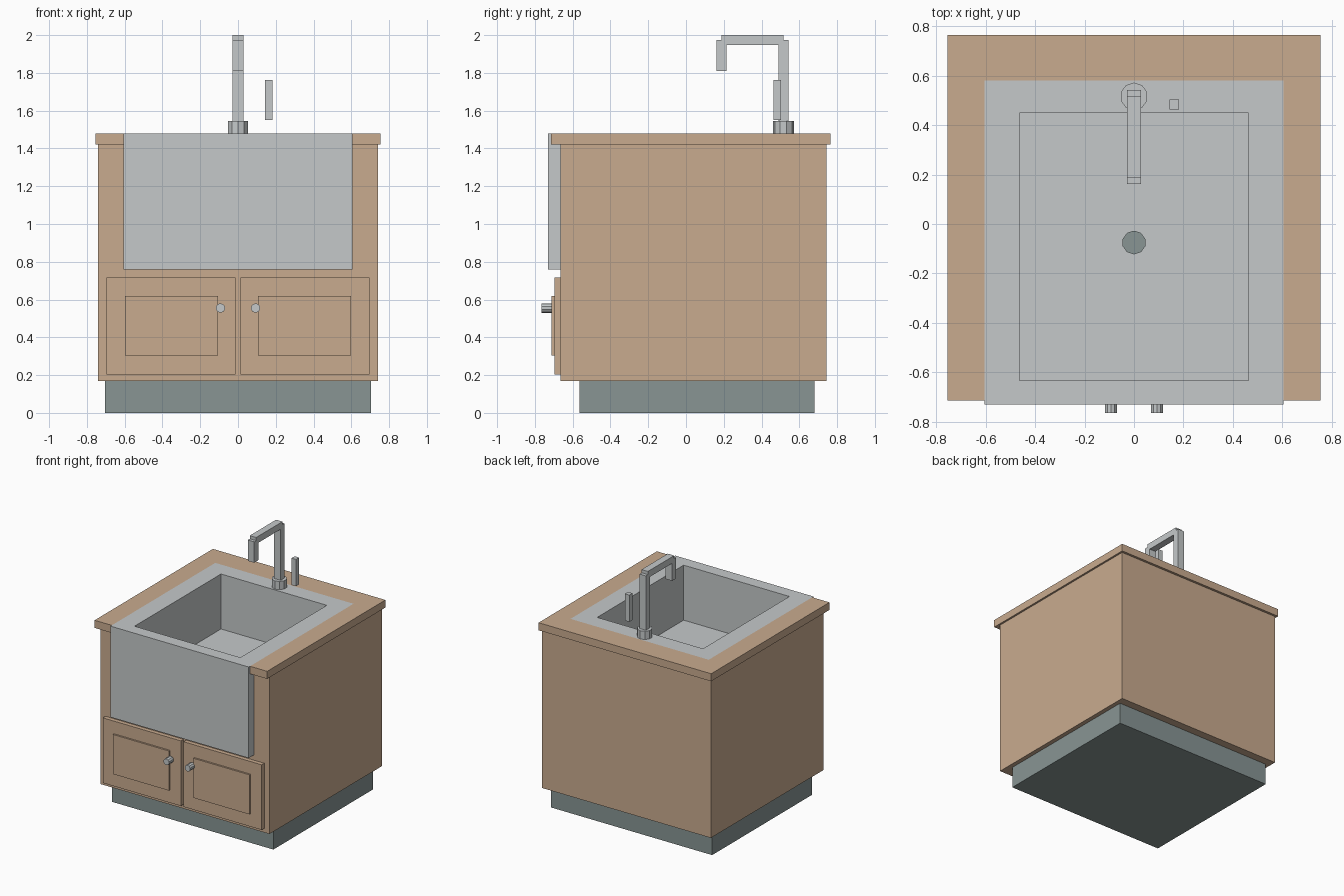
import bpy, bmesh, math
from mathutils import Matrix

if "Cube" in bpy.data.objects:
    bpy.data.objects.remove(bpy.data.objects["Cube"])


def material(name, rgb):
    m = bpy.data.materials.new(name)
    m.diffuse_color = (*rgb, 1)
    m.use_nodes = True
    m.node_tree.nodes["Principled BSDF"].inputs["Base Color"].default_value = m.diffuse_color
    return m


WOOD = material("warm wood", (0.584, 0.407, 0.275))
STEEL = material("pale steel", (0.558, 0.584, 0.591))
DARK = material("dark grey green", (0.246, 0.301, 0.296))


def finish(name, bm, mat):
    bmesh.ops.recalc_face_normals(bm, faces=bm.faces)
    me = bpy.data.meshes.new(name)
    bm.to_mesh(me)
    bm.free()
    if mat:
        me.materials.append(mat)
    ob = bpy.data.objects.new(name, me)
    bpy.context.collection.objects.link(ob)
    return ob


def box(name, x, y, z, mat):
    """Box from (min, max) ranges."""
    bm = bmesh.new()
    bmesh.ops.create_cube(bm, size=1)
    for v in bm.verts:
        v.co = [r[0] if c < 0 else r[1] for c, r in zip(v.co, (x, y, z))]
    return finish(name, bm, mat)


def cylinder(name, centre, radius, depth, mat, rot=Matrix(), sides=10):
    bm = bmesh.new()
    bmesh.ops.create_cone(bm, cap_ends=True, segments=sides, radius1=radius,
                          radius2=radius, depth=depth,
                          matrix=Matrix.Translation(centre) @ rot)
    return finish(name, bm, mat)


def cut(ob, cutter):
    cutter.hide_render = True
    cutter.hide_viewport = True
    m = ob.modifiers.new("cut", 'BOOLEAN')
    m.operation = 'DIFFERENCE'
    m.solver = 'EXACT'
    m.object = cutter


# Cabinet, plinth and worktop
box("plinth", (-0.705, 0.705), (-0.565, 0.68), (0, 0.17), DARK)
cabinet = box("cabinet", (-0.74, 0.74), (-0.664, 0.745), (0.17, 1.42), WOOD)
worktop = box("worktop", (-0.755, 0.755), (-0.714, 0.764), (1.42, 1.48), WOOD)
sink_space = box("sink_space_cutter", (-0.605, 0.605), (-0.9, 0.58), (0.76, 1.6), None)
cut(cabinet, sink_space)
cut(worktop, sink_space)

# Apron sink with basin and drain
sink = box("sink", (-0.605, 0.605), (-0.73, 0.58), (0.76, 1.48), STEEL)
cut(sink, box("basin_cutter", (-0.463, 0.463), (-0.632, 0.449), (1.045, 1.6), None))
cylinder("drain", (0, -0.075, 1.05), 0.048, 0.02, DARK)

# Doors with raised panels and knobs
for side, s in (("left", -1), ("right", 1)):
    def xr(a, b):
        return tuple(sorted((s * a, s * b)))
    box(side + "_door", xr(0.012, 0.695), (-0.697, -0.66), (0.203, 0.718), WOOD)
    box(side + "_door_panel", xr(0.107, 0.598), (-0.711, -0.69), (0.305, 0.618), WOOD)
    cylinder(side + "_knob", (s * 0.093, -0.735, 0.555), 0.025, 0.058, STEEL,
             Matrix.Rotation(math.pi / 2, 4, 'X'))

# Tap
cylinder("tap_base", (0, 0.516, 1.5125), 0.056, 0.065, STEEL)
box("tap_post", (-0.028, 0.028), (0.491, 0.543), (1.54, 1.975), STEEL)
box("tap_arm", (-0.028, 0.028), (0.187, 0.516), (1.948, 2.0), STEEL)
box("tap_spout", (-0.028, 0.028), (0.162, 0.214), (1.81, 1.975), STEEL)
box("tap_handle", (0.144, 0.183), (0.464, 0.503), (1.55, 1.762), STEEL)
